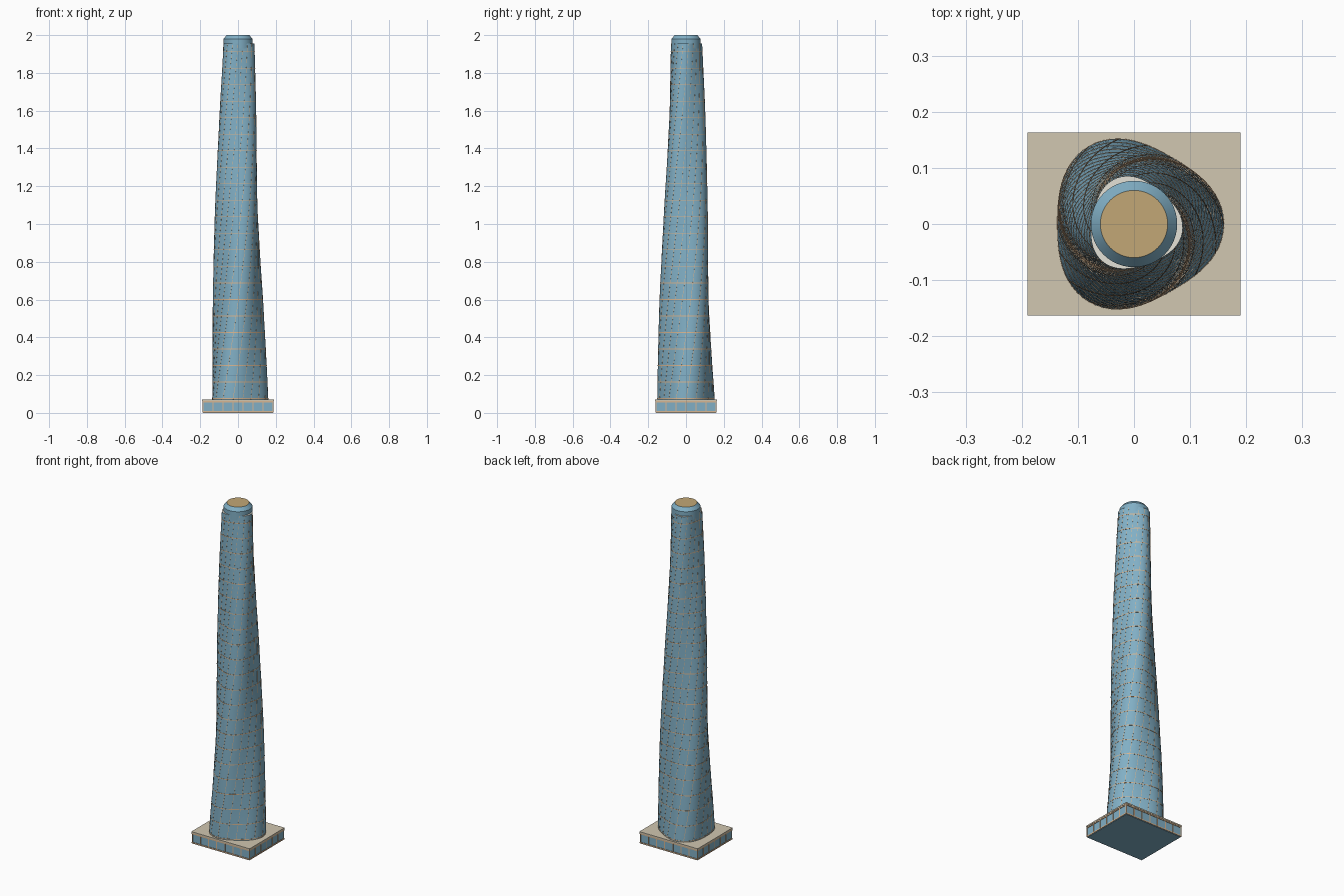
import bpy, bmesh
from math import sin, cos, pi, radians

cube = bpy.data.objects.get("Cube")
if cube:
    bpy.data.objects.remove(cube)

SIDES = 72          # facets around the tower
BASE, TOP = 0.07, 1.955


def material(name, rgb):
    m = bpy.data.materials.new(name)
    m.use_nodes = True
    m.diffuse_color = (*rgb, 1)
    m.node_tree.nodes["Principled BSDF"].inputs["Base Color"].default_value = (*rgb, 1)
    return m


GLASS = material("blue glass", (0.22, 0.43, 0.56))
FRAME = material("champagne frame", (0.68, 0.47, 0.29))
STONE = material("beige stone", (0.64, 0.57, 0.44))
GOLD = material("gold roof", (0.54, 0.39, 0.18))
PALE = material("pale ledge", (0.78, 0.76, 0.68))


def finish(bm, name, mats, smooth=False):
    bmesh.ops.recalc_face_normals(bm, faces=bm.faces[:])
    mesh = bpy.data.meshes.new(name)
    bm.to_mesh(mesh)
    bm.free()
    obj = bpy.data.objects.new(name, mesh)
    bpy.context.collection.objects.link(obj)
    for m in mats:
        mesh.materials.append(m)
    if smooth:
        bpy.ops.object.select_all(action="DESELECT")
        obj.select_set(True)
        bpy.context.view_layer.objects.active = obj
        bpy.ops.object.shade_smooth_by_angle(angle=radians(30))
    return obj


def loft(bm, rings, closed=False):
    """Bridge successive loops of points; close the ends or join last to first."""
    loops = [[bm.verts.new(p) for p in ring] for ring in rings]
    pairs = list(zip(loops, loops[1:]))
    if closed:
        pairs.append((loops[-1], loops[0]))
    for a, b in pairs:
        n = len(a)
        for i in range(n):
            j = (i + 1) % n
            bm.faces.new((a[i], a[j], b[j], b[i]))
    if not closed:
        bm.faces.new(loops[0])
        bm.faces.new(loops[-1])


def skin(angle, z, offset=0.0):
    """Point on the tapering, twisting three-lobed facade."""
    t = (z - BASE) / (TOP - BASE)
    r = (0.148 - 0.067 * t) * (1 + 0.08 * cos(3 * angle)) + offset
    a = angle + radians(110) * t
    return (r * cos(a), r * sin(a), z)


def skin_ring(z, offset=0.0):
    return [skin(2 * pi * i / SIDES, z, offset) for i in range(SIDES)]


def box(bm, x, y, z, sx, sy, sz):
    verts = bmesh.ops.create_cube(bm, size=1)["verts"]
    bmesh.ops.scale(bm, vec=(sx, sy, sz), verts=verts)
    bmesh.ops.translate(bm, vec=(x, y, z), verts=verts)


# Twisted glass shaft
levels = [BASE + (TOP - BASE) * k / 44 for k in range(45)]
bm = bmesh.new()
loft(bm, [skin_ring(z) for z in levels])
shaft = finish(bm, "tower_shaft", [GLASS, PALE], smooth=True)
for p in shaft.data.polygons:
    p.material_index = int(p.normal.z > 0.9)

# Thin floor bands
bm = bmesh.new()
for k in range(22):
    z = 0.0765 + 0.0874 * k
    profile = [(-0.002, -0.001), (-0.002, 0.0009), (0.002, 0.0009), (0.002, -0.001)]
    loft(bm, [skin_ring(z + dz, out) for dz, out in profile], closed=True)
finish(bm, "floor_bands", [FRAME])

# Mullions following the twist
bm = bmesh.new()
for k in range(18):
    a = 2 * pi * k / 18
    rings = []
    for z in levels:
        w = 0.008
        rings.append([skin(a - w, z, -0.001), skin(a - w, z, 0.0006),
                      skin(a + w, z, 0.0006), skin(a + w, z, -0.001)])
    loft(bm, rings)
finish(bm, "twisting_mullions", [FRAME])

# Round crown with a bevelled shoulder and gold roof
bm = bmesh.new()
loft(bm, [[(r * cos(2 * pi * i / 48), r * sin(2 * pi * i / 48), z) for i in range(48)]
          for r, z in [(0.077, 1.93), (0.077, 1.98), (0.06, 2.0)]])
crown = finish(bm, "crown", [GLASS, GOLD], smooth=True)
for p in crown.data.polygons:
    p.material_index = int(p.normal.z > 0.9)

# Podium glass and roof slab
WX, WY = 0.372, 0.318
bm = bmesh.new()
box(bm, 0, 0, 0.034, WX, WY, 0.068)
finish(bm, "podium_glass", [GLASS])
bm = bmesh.new()
box(bm, 0, 0, 0.067, 0.38, 0.326, 0.008)
finish(bm, "podium_roof", [STONE])

# Podium frame: rails top and bottom, evenly spaced posts
bm = bmesh.new()
for s in (-1, 1):
    for z in (0.006, 0.059):
        box(bm, 0, s * WY / 2, z, WX + 0.006, 0.006, 0.007)
        box(bm, s * WX / 2, 0, z, 0.006, WY + 0.006, 0.007)
    for i in range(8):
        box(bm, WX * (i / 7 - 0.5), s * WY / 2, 0.034, 0.005, 0.005, 0.06)
    for i in range(1, 6):
        box(bm, s * WX / 2, WY * (i / 6 - 0.5), 0.034, 0.005, 0.005, 0.06)
finish(bm, "podium_frame", [FRAME])
